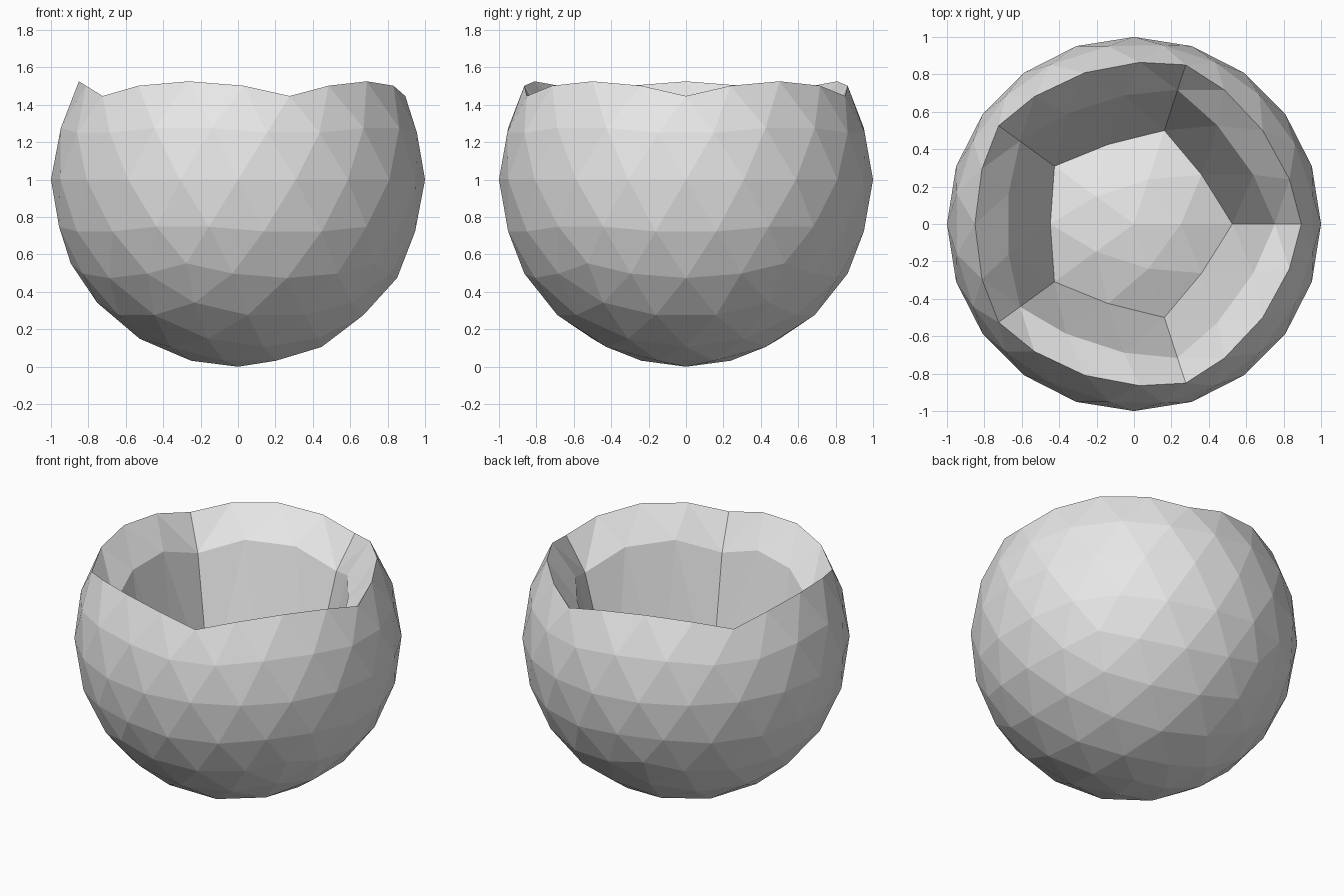
import bpy
import bmesh
from mathutils import Matrix

# Remove the default cube
cube = bpy.data.objects.get("Cube")
if cube:
    bpy.data.objects.remove(cube, do_unlink=True)

# Plain grey material
grey = bpy.data.materials.new("light grey")
grey.use_nodes = True
colour = (0.8, 0.8, 0.8, 1)
grey.diffuse_color = colour
grey.node_tree.nodes["Principled BSDF"].inputs["Base Color"].default_value = colour

# Faceted ball
bm = bmesh.new()
bmesh.ops.create_icosphere(bm, subdivisions=3, radius=1)

# Sink the cap to form the cavity: floor far down, upper wall ring part way
for v in bm.verts:
    if v.co.z > 0.8:
        v.co.z -= 1.46
    elif v.co.z > 0.7:
        v.co.z -= 0.39
    elif v.co.z > 0.6:
        v.co.z -= 0.425

# Stand the bowl on the ground
bmesh.ops.transform(bm, matrix=Matrix.Translation((0, 0, 1)), verts=bm.verts)
bmesh.ops.recalc_face_normals(bm, faces=bm.faces)

mesh = bpy.data.meshes.new("bowl")
bm.to_mesh(mesh)
bm.free()
mesh.materials.append(grey)
bowl = bpy.data.objects.new("bowl", mesh)
bpy.context.collection.objects.link(bowl)
